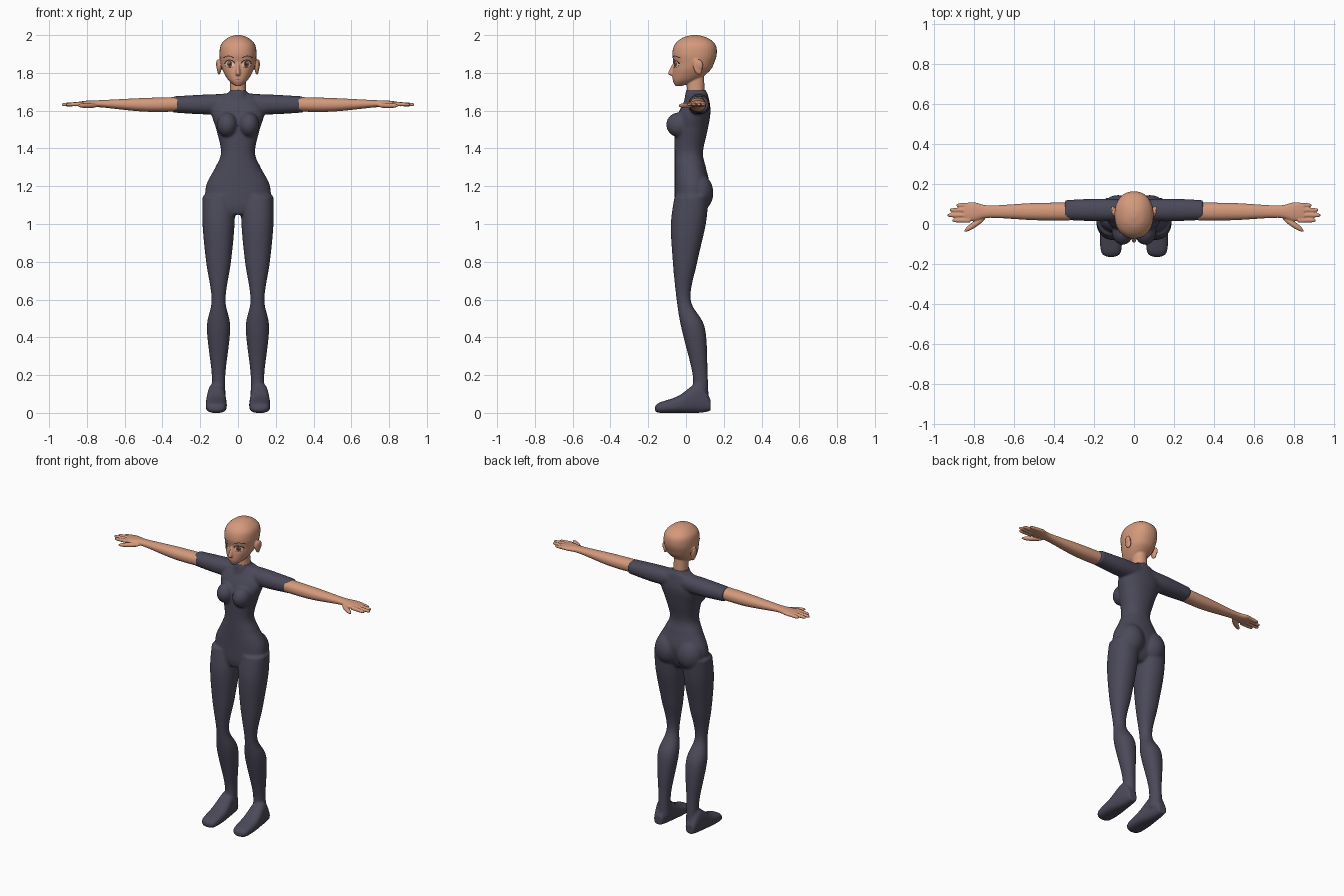
import bpy, bmesh, math
from mathutils import Vector, Matrix
from mathutils.bvhtree import BVHTree

cube = bpy.data.objects.get("Cube")
if cube:
    bpy.data.objects.remove(cube)


def material(name, *colour):
    mat = bpy.data.materials.new(name)
    mat.use_nodes = True
    mat.diffuse_color = (*colour, 1)
    shader = mat.node_tree.nodes["Principled BSDF"]
    shader.inputs["Base Color"].default_value = (*colour, 1)
    shader.inputs["Roughness"].default_value = 0.7
    return mat


suit = material("slate suit", .07, .067, .1)
skin = material("warm skin", .66, .32, .2)
dark = material("dark brown", .035, .016, .012)
iris = material("brown iris", .2, .07, .035)
white = material("eye white", .7, .58, .52)
lip = material("lip", .42, .14, .1)


def smooth_stations(rows, steps=8):
    """Catmull-Rom stations between the given ones."""
    result = []
    last = len(rows) - 1
    for i in range(last):
        before, start, end, after = (Vector(rows[min(max(i + k, 0), last)]) for k in range(-1, 3))
        for step in range(steps):
            t = step / steps
            bend_in, bend_out = (end - before) / 2, (after - start) / 2
            blend = t * t * (3 - 2 * t)
            point = start.lerp(end, blend)
            point += bend_in * t * (1 - t) ** 2 - bend_out * t * t * (1 - t)
            result.append(point)
    return result + [Vector(rows[last])]


def loft(bm, axis, rows, centre=0, power=2.2, sides=32):
    """Rounded tube; each row is position, half width, low edge and high edge."""
    across, up, along = {"x": (1, 2, 0), "y": (0, 2, 1), "z": (0, 1, 2)}[axis]
    rings = []
    for position, half, low, high in smooth_stations(rows):
        ring = []
        for side in range(sides):
            angle = math.tau * side / sides
            c, s = math.cos(angle), math.sin(angle)
            point = Vector()
            point[along] = position
            point[across] = centre + half * math.copysign(abs(c) ** (2 / power), c)
            point[up] = (low + high) / 2 + (high - low) / 2 * math.copysign(abs(s) ** (2 / power), s)
            ring.append(bm.verts.new(point))
        rings.append(ring)
    for lower, upper in zip(rings, rings[1:]):
        for side in range(sides):
            after = (side + 1) % sides
            bm.faces.new((lower[side], lower[after], upper[after], upper[side]))
    bm.faces.new(rings[0][::-1])
    bm.faces.new(rings[-1])


def ball(bm, centre, radii, tilt=0, axis="X"):
    matrix = Matrix.Translation(centre) @ Matrix.Rotation(tilt, 4, axis) @ Matrix.Diagonal((*radii, 1))
    bmesh.ops.create_uvsphere(bm, u_segments=32, v_segments=20, radius=1, matrix=matrix)


def mirror(bm):
    """Copy everything built so far to the other side."""
    copy = bmesh.ops.duplicate(bm, geom=bm.verts[:] + bm.edges[:] + bm.faces[:])["geom"]
    for item in copy:
        if isinstance(item, bmesh.types.BMVert):
            item.co.x *= -1


def finish(bm, name, mat):
    bmesh.ops.recalc_face_normals(bm, faces=bm.faces[:])
    for face in bm.faces:
        face.smooth = True
    mesh = bpy.data.meshes.new(name)
    bm.to_mesh(mesh)
    bm.free()
    mesh.materials.append(mat)
    part = bpy.data.objects.new(name, mesh)
    bpy.context.collection.objects.link(part)
    return part


def fuse(part, voxel, iterations):
    """Melt the overlapping pieces of a part into one skin."""
    remesh = part.modifiers.new("Fuse", "REMESH")
    remesh.mode = "VOXEL"
    remesh.voxel_size = voxel
    remesh.use_smooth_shade = True
    soften = part.modifiers.new("Soften", "SMOOTH")
    soften.factor = 0.5
    soften.iterations = iterations


# Body suit: leg, foot, sleeve, bust and seat on one side, then mirrored
bm = bmesh.new()
loft(bm, "z", [(.06, .04, .03, .12), (.2, .036, .035, .115), (.45, .062, -.025, .1), (.6, .037, -.05, .025),
               (.8, .066, -.07, .06), (1, .085, -.08, .105), (1.15, .085, -.06, .12)], centre=.103)
loft(bm, "y", [(-.165, .02, .01, .035), (-.14, .05, 0, .055), (-.04, .056, 0, .09),
               (.07, .044, 0, .16), (.13, .03, .01, .07)], centre=.115, power=2.6)
loft(bm, "x", [(0, .05, 1.59, 1.69), (.16, .057, 1.58, 1.686), (.345, .05, 1.59, 1.676)], centre=.07)
ball(bm, (.057, -.035, 1.525), (.055, .07, .066), tilt=-.15)
ball(bm, (.08, .065, 1.165), (.086, .08, .1))
mirror(bm)
loft(bm, "z", [(1.05, .06, -.05, .07), (1.1, .16, -.06, .1), (1.2, .17, -.06, .125), (1.3, .12, -.06, .105),
               (1.38, .09, -.06, .09), (1.5, .115, -.06, .115), (1.6, .14, -.035, .13), (1.69, .08, .015, .115)])
loft(bm, "z", [(1.65, .065, -.01, .12), (1.71, .044, 0, .105)])
fuse(finish(bm, "body_suit", suit), voxel=.0065, iterations=10)

# Bare forearms with palm, fingers and thumb
bm = bmesh.new()
loft(bm, "x", [(.32, .045, 1.595, 1.672), (.5, .043, 1.595, 1.667), (.72, .031, 1.617, 1.656),
               (.8, .047, 1.62, 1.653), (.85, .042, 1.626, 1.646)], centre=.062)
for y, tip in ((.018, .91), (.044, .933), (.07, .922), (.094, .89)):
    loft(bm, "x", [(.82, .012, 1.624, 1.648), (tip - .02, .01, 1.623, 1.642), (tip, .005, 1.627, 1.637)],
         centre=y, sides=16)
ball(bm, (.795, 0, 1.627), (.066, .015, .014), tilt=-.6, axis="Z")
mirror(bm)
fuse(finish(bm, "arms_and_hands", skin), voxel=.004, iterations=3)

# Head, nose, ears and neck
bm = bmesh.new()
ball(bm, (.1, .062, 1.832), (.012, .024, .042), tilt=.25)
ball(bm, (.107, .07, 1.845), (.009, .02, .028), tilt=.25)
mirror(bm)
loft(bm, "z", [(1.731, .015, -.056, -.02), (1.76, .05, -.07, .06), (1.81, .08, -.07, .125),
               (1.85, .092, -.065, .148), (1.9, .098, -.073, .163), (1.95, .09, -.06, .156),
               (1.985, .055, -.02, .115), (2, .015, .03, .065)])
loft(bm, "z", [(1.785, .007, -.078, -.04), (1.8, .013, -.095, -.04), (1.86, .006, -.064, -.04)], sides=16)
loft(bm, "z", [(1.66, .045, .004, .1), (1.8, .04, .004, .095)])
head_surface = BVHTree.FromBMesh(bm)
fuse(finish(bm, "head", skin), voxel=.004, iterations=4)


def decal(name, mat, width, height, centre=(.044, 1.846), inner=0, arc=(0, 360), layer=1):
    """Thin plate shaped like a ring sector, laid on the face and mirrored."""
    bm = bmesh.new()
    steps, bands, grid = 28, 3, []
    for step in range(steps + 1):
        angle = math.radians(arc[0] + (arc[1] - arc[0]) * step / steps)
        row = []
        for band in range(bands + 1):
            radius = inner + (1 - inner) * band / bands
            x = centre[0] + width * radius * math.cos(angle)
            z = centre[1] + height * radius * math.sin(angle)
            hit = head_surface.ray_cast(Vector((x, -1, z)), Vector((0, 1, 0)))[0]
            row.append(bm.verts.new((x, hit.y - .001 - layer * .001, z)))
        grid.append(row)
    for left, right in zip(grid, grid[1:]):
        for band in range(bands):
            bm.faces.new((left[band], left[band + 1], right[band + 1], right[band]))
    bmesh.ops.remove_doubles(bm, verts=bm.verts[:], dist=.00001)
    if centre[0]:
        mirror(bm)
    plate = finish(bm, name, mat)
    # Face every plate forward
    if sum(polygon.normal.y for polygon in plate.data.polygons) > 0:
        plate.data.flip_normals()


# Painted face
decal("eye_whites", white, .025, .018)
decal("irises", iris, .0135, .018, layer=2)
decal("pupils", dark, .006, .009, layer=3)
decal("eye_glints", white, .0035, .004, centre=(.048, 1.854), layer=4)
decal("upper_lashes", dark, .029, .024, inner=.8, arc=(5, 170), layer=3)
decal("lower_lashes", dark, .026, .0195, inner=.92, arc=(215, 350), layer=3)
decal("eyebrows", dark, .034, .023, centre=(.05, 1.868), inner=.84, arc=(30, 150))
decal("mouth", lip, .017, .005, centre=(0, 1.768), arc=(180, 360))
